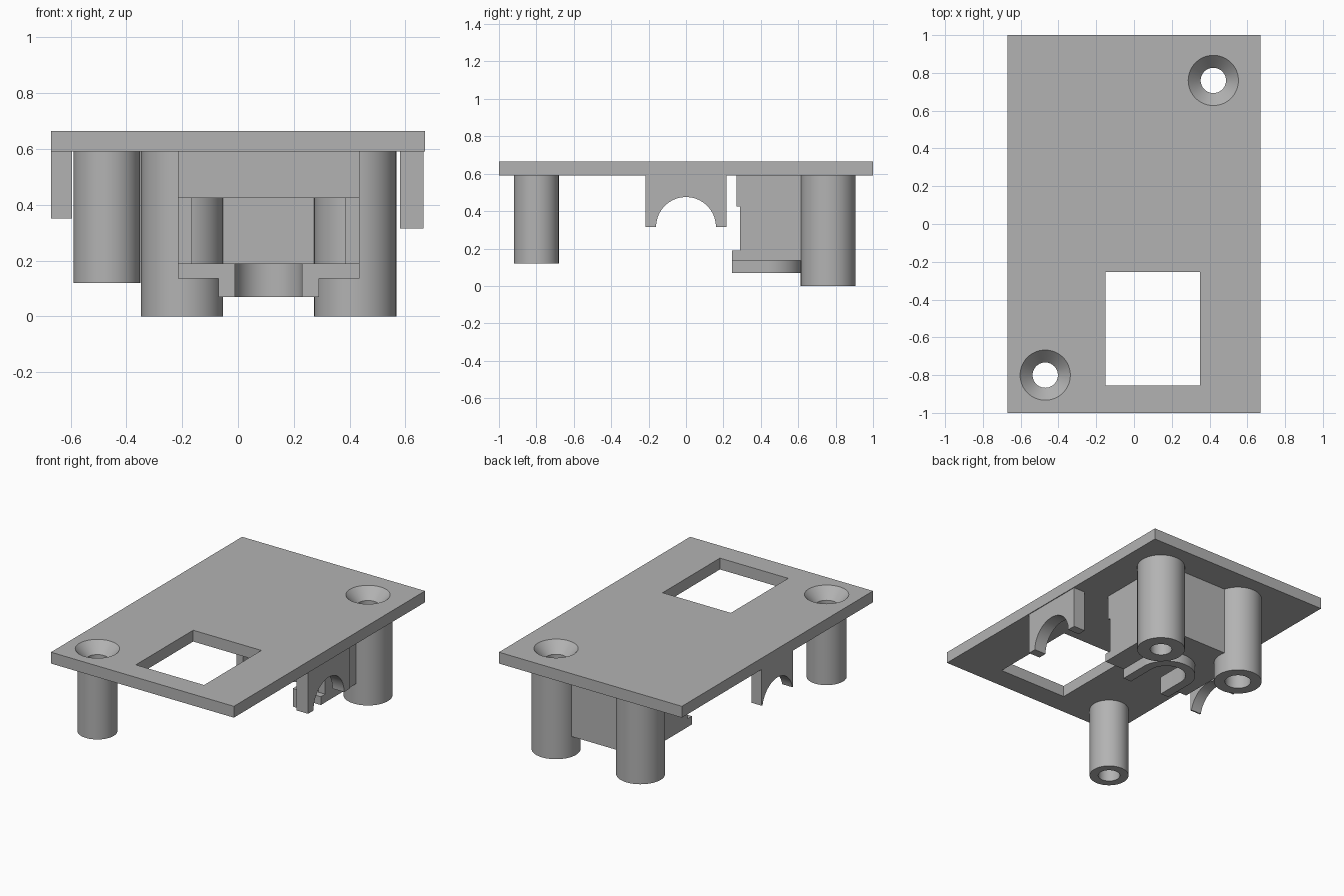
import bpy, math
from mathutils import Vector

cube = bpy.data.objects.get("Cube")
if cube:
    bpy.data.objects.remove(cube, do_unlink=True)

grey = bpy.data.materials.new("light grey plastic")
grey.use_nodes = True
grey.diffuse_color = (0.45, 0.45, 0.45, 1)
grey.node_tree.nodes["Principled BSDF"].inputs["Base Color"].default_value = (0.45, 0.45, 0.45, 1)


def loft(name, rings):
    """Closed solid through matching rings of points."""
    n = len(rings[0])
    verts = [p for ring in rings for p in ring]
    faces = [tuple(reversed(range(n))), tuple(range(len(verts) - n, len(verts)))]
    for r in range(len(rings) - 1):
        for i in range(n):
            j = (i + 1) % n
            faces.append((r * n + i, r * n + j, r * n + n + j, r * n + n + i))
    mesh = bpy.data.meshes.new(name)
    mesh.from_pydata(verts, [], faces)
    mesh.materials.append(grey)
    obj = bpy.data.objects.new(name, mesh)
    bpy.context.collection.objects.link(obj)
    return obj


def prism_z(name, outline, z0, z1):
    return loft(name, [[(x, y, z) for x, y in outline] for z in (z0, z1)])


def prism_x(name, outline, x0, x1):
    return loft(name, [[(x, y, z) for y, z in outline] for x in (x0, x1)])


def box(name, x0, x1, y0, y1, z0, z1):
    return prism_z(name, [(x0, y0), (x1, y0), (x1, y1), (x0, y1)], z0, z1)


def arc(cx, cy, r, a0, a1, n):
    angles = [math.radians(a0 + (a1 - a0) * i / n) for i in range(n + 1)]
    return [(cx + r * math.cos(a), cy + r * math.sin(a)) for a in angles]


def turned(name, centre, profile, n=64):
    """Round solid from (radius, z) pairs, bottom to top."""
    return loft(name, [[(x, y, z) for x, y in arc(*centre, r, 0, 360, n)[:-1]] for r, z in profile])


def cut(obj, *cutters):
    for c in cutters:
        c.hide_render = True
        mod = obj.modifiers.new("cut", "BOOLEAN")
        mod.operation, mod.solver, mod.object = "DIFFERENCE", "EXACT", c
        bpy.context.view_layer.objects.active = obj
        bpy.ops.object.modifier_apply(modifier=mod.name)


FRONT, REAR_L, REAR_R = (-0.47, -0.80), (0.42, 0.76), (-0.20, 0.76)
UNDER, TOP = 0.59, 0.665

# Cutters: screw bores with countersinks, blind pocket, window, cavity, slot
bores = [turned("bore_cutter", c, [(0.067, -0.1), (0.067, 0.595), (0.133, TOP), (0.133, 0.8)])
         for c in (FRONT, REAR_L)]
pocket = turned("pocket_cutter", REAR_R, [(0.08, -0.1), (0.08, 0.45)])
window = box("window_cutter", -0.15, 0.35, -0.855, -0.255, 0.4, 0.9)
cavity = box("cavity_cutter", -0.165, 0.385, 0.1, 0.76, 0.19, 0.425)
slot = prism_z("slot_cutter", [(0.23, 0.1)] + arc(0.11, 0.44, 0.12, 0, 180, 32) + [(-0.01, 0.1)], -0.1, 0.25)

# Cover plate
plate = box("cover_plate", -0.67, 0.67, -1, 1, UNDER, TOP)
cut(plate, window, *bores)

# Screw posts
front_post = turned("front_post", FRONT, [(0.12, 0.12), (0.12, UNDER)])
cut(front_post, bores[0])
left_post = turned("rear_left_post", REAR_L, [(0.147, 0), (0.147, UNDER)])
cut(left_post, bores[1])
right_post = turned("rear_right_post", REAR_R, [(0.147, 0), (0.147, UNDER)])
cut(right_post, pocket)

# Switch housing between the rear posts, open to the front
side = [(0.27, UNDER), (0.27, 0.425), (0.29, 0.425), (0.29, 0.19),
        (0.245, 0.19), (0.245, 0.135), (0.80, 0.135), (0.80, UNDER)]
housing = prism_x("switch_housing", side, -0.215, 0.435)
cut(housing, cavity, slot, bores[1], pocket)

# Rounded rim around the slot under the housing
rim = prism_z("slot_rim", [(0.29, 0.245)] + arc(0.11, 0.44, 0.18, 0, 180, 40) + [(-0.07, 0.245)], 0.07, 0.135)
cut(rim, slot)

# Arched side brackets
def bracket(name, x0, x1, half, foot):
    lift = math.degrees(math.asin((foot - 0.315) / 0.16))
    arch = arc(0, 0.315, 0.16, 180 - lift, lift, 40)
    outline = [(-half, UNDER), (-half, foot)] + arch + [(half, foot), (half, UNDER)]
    return prism_x(name, outline, x0, x1)

brackets = [bracket("left_bracket", 0.58, 0.665, 0.217, 0.315),
            bracket("right_bracket", -0.67, -0.595, 0.165, 0.35)]

for c in bores + [pocket, window, cavity, slot]:
    bpy.data.objects.remove(c, do_unlink=True)

# Consistent normals and smooth round walls
parts = [plate, front_post, left_post, right_post, housing, rim] + brackets
bpy.ops.object.select_all(action="DESELECT")
for p in parts:
    p.select_set(True)
bpy.context.view_layer.objects.active = plate
bpy.ops.object.mode_set(mode="EDIT")
bpy.ops.mesh.select_all(action="SELECT")
bpy.ops.mesh.normals_make_consistent(inside=False)
bpy.ops.object.mode_set(mode="OBJECT")
bpy.ops.object.shade_smooth_by_angle(angle=math.radians(30))
